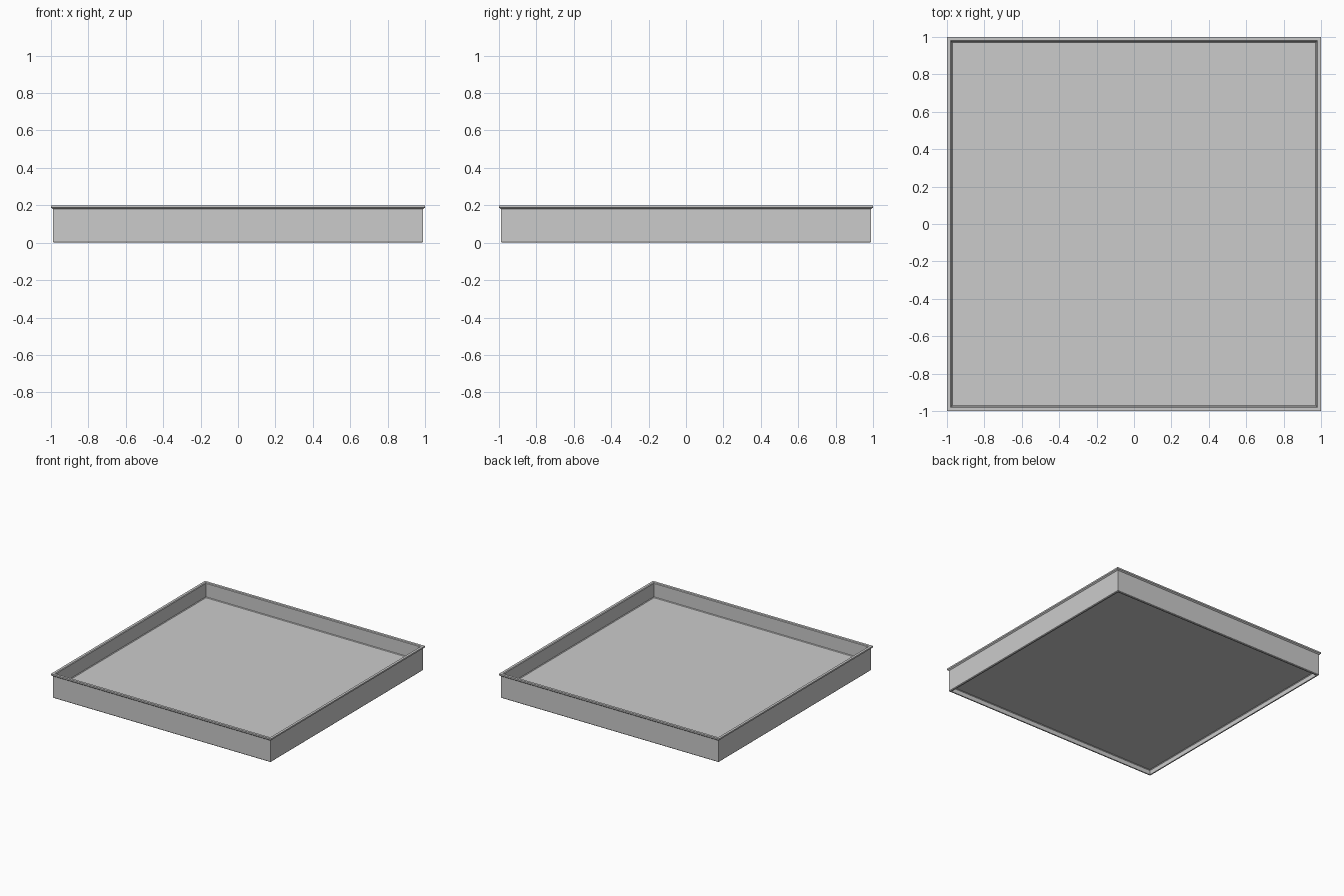
import bpy, bmesh

if "Cube" in bpy.data.objects:
    bpy.data.objects.remove(bpy.data.objects["Cube"])

# Square rings (half width, height), swept into the tray from underside to inner floor
profile = [
    (0.97, 0.04),                                # recessed underside
    (0.975, 0.035), (0.975, 0.0),                # foot recess
    (0.985, 0.0), (0.99, 0.005),                 # foot edge
    (0.99, 0.18), (1.0, 0.188), (1.0, 0.2),      # outer wall and lip
    (0.98, 0.2), (0.975, 0.195),                 # rim top
    (0.975, 0.085), (0.97, 0.08),                # inner wall to floor
]

bm = bmesh.new()
rings = [[bm.verts.new((sx * r, sy * r, z))
          for sx, sy in ((-1, -1), (1, -1), (1, 1), (-1, 1))] for r, z in profile]
for a, b in zip(rings, rings[1:]):
    for i in range(4):
        j = (i + 1) % 4
        bm.faces.new((a[i], a[j], b[j], b[i]))

# Underside panel and inner floor
bm.faces.new(rings[0][::-1])
bm.faces.new(rings[-1])
bmesh.ops.recalc_face_normals(bm, faces=bm.faces)

mesh = bpy.data.meshes.new("tray")
bm.to_mesh(mesh)
bm.free()
tray = bpy.data.objects.new("tray", mesh)
bpy.context.collection.objects.link(tray)
